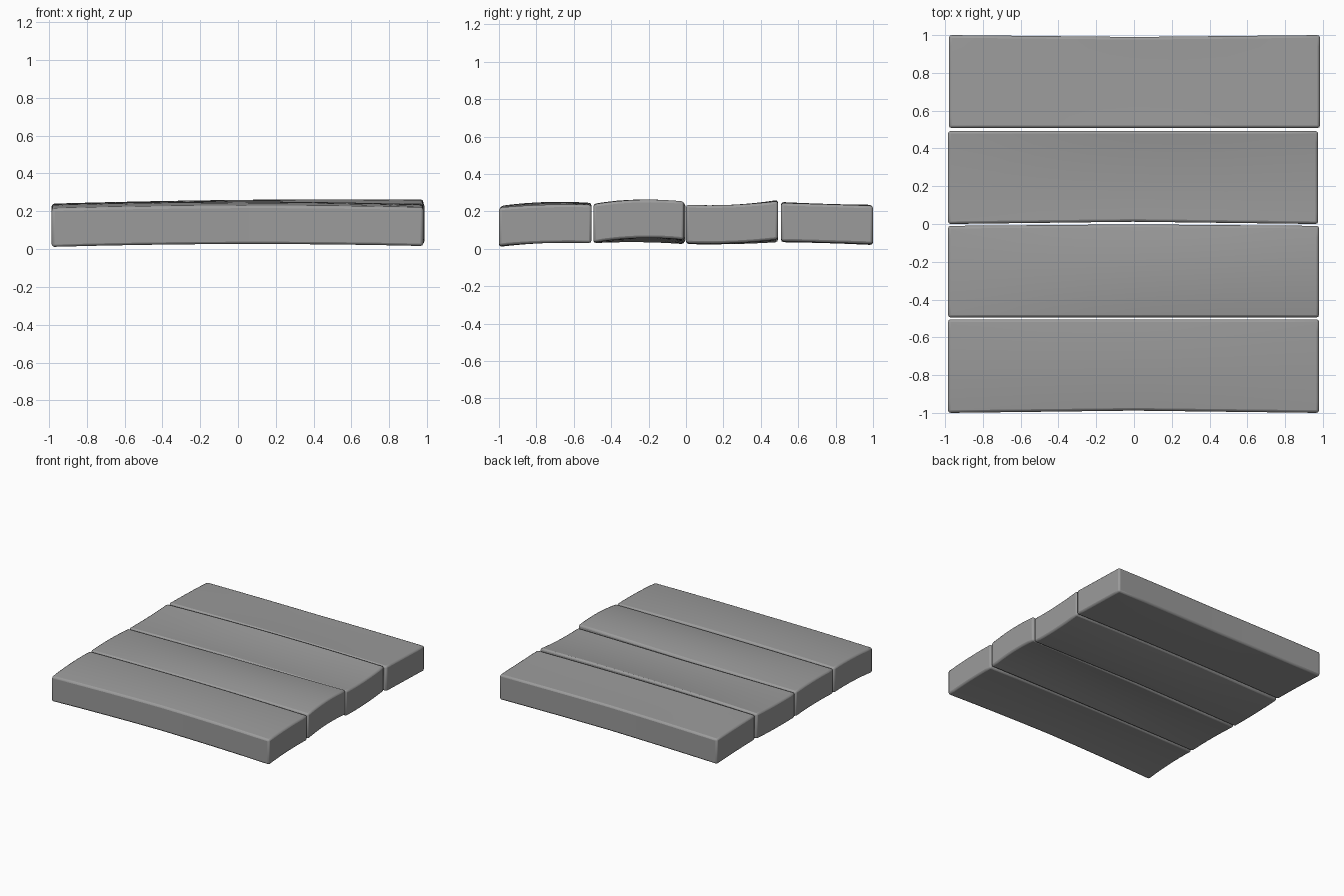
import bpy
import bmesh

cube = bpy.data.objects.get("Cube")
if cube:
    bpy.data.objects.remove(cube, do_unlink=True)

grey = bpy.data.materials.new("stone_grey")
grey.use_nodes = True
colour = (0.33, 0.33, 0.33, 1)
grey.diffuse_color = colour
grey.node_tree.nodes["Principled BSDF"].inputs["Base Color"].default_value = colour

THICKNESS = 0.205
STEPS = 8


def arc(a, b, c, t):
    """Smooth curve through a, b, c at t = -1, 0, 1."""
    return b + (c - a) / 2 * t + ((a + c) / 2 - b) * t * t


def plank(name, y0, y1, x0, x1, heights, bow_front=0, bow_back=0):
    """Warped board; heights are top rows (front, middle, back) at three x stations."""
    bm = bmesh.new()
    bmesh.ops.create_cube(bm, size=2)
    # Cut the board both ways so that it can bend
    for axis in range(2):
        for i in range(1, STEPS):
            co, no = [0, 0, 0], [0, 0, 0]
            co[axis], no[axis] = -1 + 2 * i / STEPS, 1
            bmesh.ops.bisect_plane(bm, geom=bm.verts[:] + bm.edges[:] + bm.faces[:],
                                   plane_co=co, plane_no=no)
    # Shape the warped surfaces and the slightly bowed long edges
    for v in bm.verts:
        u, w, side = v.co
        rows = [arc(*row, u) for row in heights]
        top = arc(*rows, w)
        front = y0 + bow_front * (1 - abs(u))
        back = y1 - bow_back * (1 - abs(u))
        v.co = (x0 + (x1 - x0) * (u + 1) / 2,
                front + (back - front) * (w + 1) / 2,
                top if side > 0 else top - THICKNESS)
    mesh = bpy.data.meshes.new(name)
    bm.to_mesh(mesh)
    bm.free()
    mesh.materials.append(grey)
    obj = bpy.data.objects.new(name, mesh)
    bpy.context.collection.objects.link(obj)
    # Softly chamfered border
    bevel = obj.modifiers.new("worn_edges", "BEVEL")
    bevel.width = 0.014
    bevel.segments = 2
    bevel.limit_method = "ANGLE"
    bevel.angle_limit = 0.9
    bpy.ops.object.select_all(action="DESELECT")
    obj.select_set(True)
    bpy.context.view_layer.objects.active = obj
    bpy.ops.object.shade_smooth_by_angle(angle=0.6)


# Four boards laid side by side, front to back
plank("front_plank", -1.0, -0.505, -0.985, 0.98,
      [(0.215, 0.23, 0.22), (0.235, 0.25, 0.235), (0.235, 0.245, 0.235)], bow_front=0.012)
plank("front_middle_plank", -0.495, -0.01, -0.985, 0.98,
      [(0.235, 0.24, 0.238), (0.24, 0.26, 0.262), (0.23, 0.24, 0.253)], bow_back=-0.008)
plank("back_middle_plank", 0.0, 0.492, -0.985, 0.975,
      [(0.23, 0.235, 0.235), (0.23, 0.235, 0.235), (0.24, 0.26, 0.255)], bow_front=0.012)
plank("back_plank", 0.508, 1.0, -0.98, 0.985,
      [(0.24, 0.25, 0.245), (0.235, 0.24, 0.238), (0.225, 0.235, 0.23)], bow_back=0.01)
